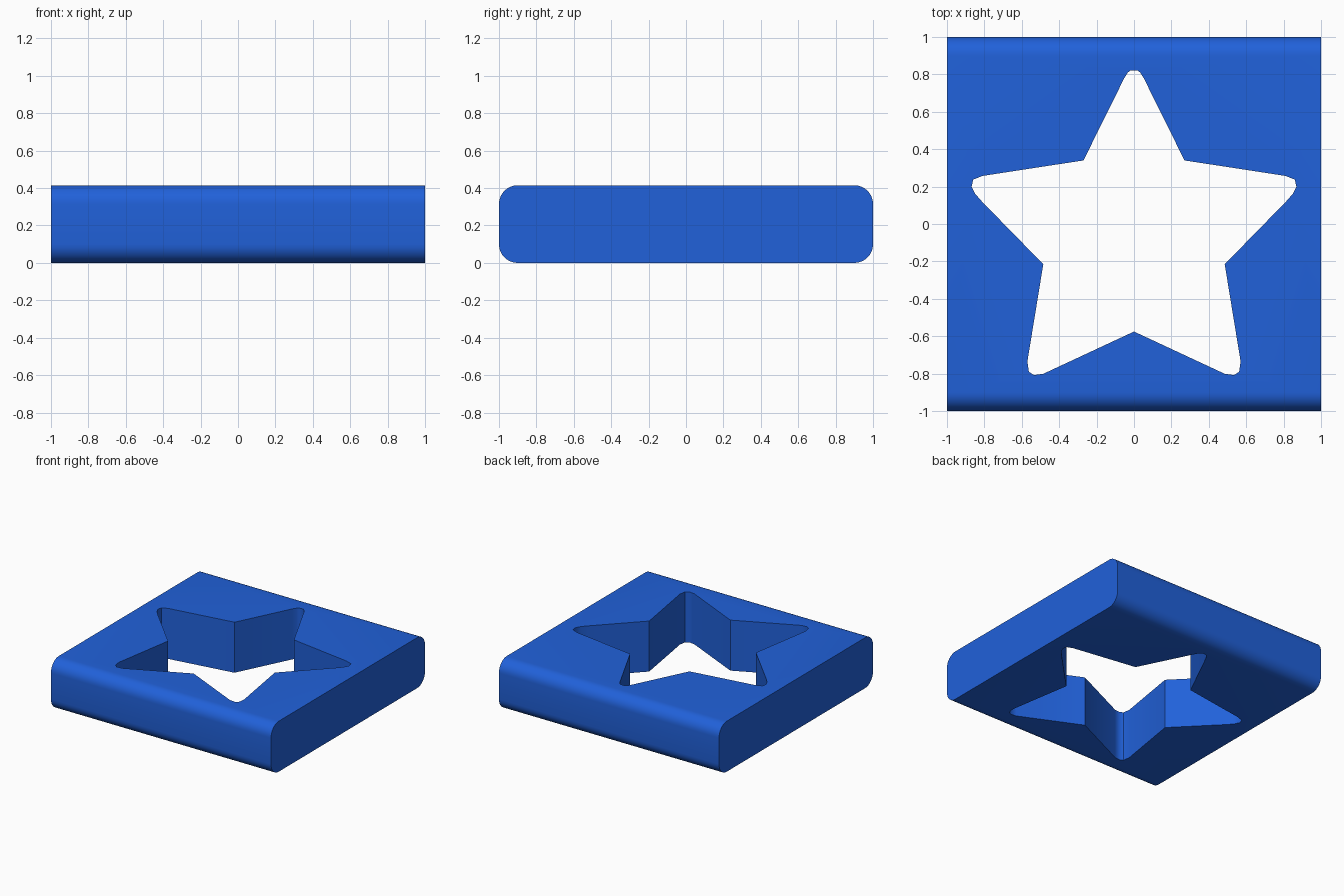
import bpy, math

if "Cube" in bpy.data.objects:
    bpy.data.objects.remove(bpy.data.objects["Cube"])

H = 0.415   # block height
R = 0.1     # edge rounding


def prism(name, outline, vec, mat):
    """Extrude a closed 3D outline along vec."""
    n = len(outline)
    verts = list(outline) + [tuple(p[i] + vec[i] for i in range(3)) for p in outline]
    faces = [tuple(range(n))[::-1], tuple(range(n, 2 * n))]
    faces += [(i, (i + 1) % n, n + (i + 1) % n, n + i) for i in range(n)]
    mesh = bpy.data.meshes.new(name)
    mesh.from_pydata(verts, [], faces)
    mesh.materials.append(mat)
    ob = bpy.data.objects.new(name, mesh)
    bpy.context.collection.objects.link(ob)
    return ob


blue = bpy.data.materials.new("blue")
blue.diffuse_color = (0.015, 0.12, 0.7, 1)
blue.use_nodes = True
blue.node_tree.nodes["Principled BSDF"].inputs["Base Color"].default_value = blue.diffuse_color

# Block: rounded rectangle in the y-z plane, extruded along x
profile = []
for k, (cy, cz) in enumerate([(1 - R, H - R), (R - 1, H - R), (R - 1, R), (1 - R, R)]):
    for s in range(9):
        a = math.radians(90 * k + 90 * s / 8)
        profile.append((-1, cy + R * math.cos(a), cz + R * math.sin(a)))
block = prism("star_block", profile, (2, 0, 0), blue)

# Star cutter: right half from top to bottom, mirrored across x = 0
half = [(0.018, 0.822), (0.033, 0.81), (0.052, 0.78), (0.27, 0.34),
        (0.81, 0.257), (0.86, 0.237), (0.868, 0.2), (0.848, 0.16),
        (0.81, 0.117), (0.485, -0.215), (0.57, -0.735), (0.562, -0.79),
        (0.535, -0.808), (0.485, -0.801)]
star = [(-x, y) for x, y in half] + [(0, -0.575)] + half[::-1]
star = [(x, y, -0.2) for x, y in star]
cutter = prism("star_cutter", star, (0, 0, H + 0.4), blue)

# Cut the hole, then remove the cutter
mod = block.modifiers.new("star_hole", "BOOLEAN")
mod.operation = "DIFFERENCE"
mod.solver = "EXACT"
mod.object = cutter
bpy.context.view_layer.objects.active = block
block.select_set(True)
bpy.ops.object.modifier_apply(modifier=mod.name)
bpy.data.objects.remove(cutter)

# Smooth rounded edges and star tips, keep the corners sharp
bpy.ops.object.shade_smooth_by_angle(angle=math.radians(42))
